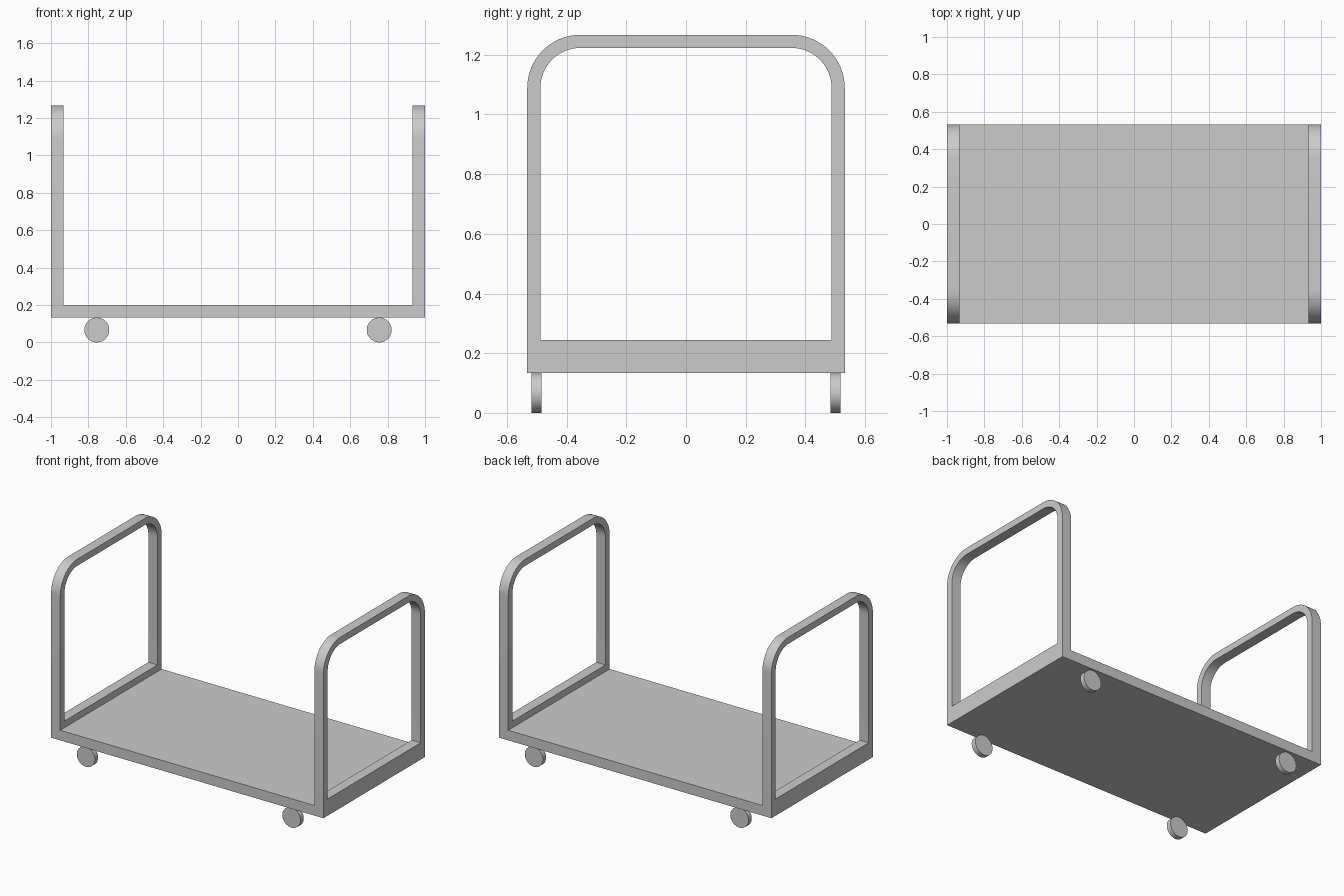
import bpy, bmesh
from math import sin, cos, pi

if "Cube" in bpy.data.objects:
    bpy.data.objects.remove(bpy.data.objects["Cube"])


def prism(name, profile, axis, lo, hi):
    """Extrude a 2D profile along x (profile = y,z) or y (profile = x,z)."""
    def place(p, d):
        return (d, p[0], p[1]) if axis == 'x' else (p[0], d, p[1])
    bm = bmesh.new()
    face = bm.faces.new([bm.verts.new(place(p, lo)) for p in profile])
    ext = bmesh.ops.extrude_face_region(bm, geom=[face])
    for v in ext['geom']:
        if isinstance(v, bmesh.types.BMVert):
            v.co[0 if axis == 'x' else 1] = hi
    bmesh.ops.recalc_face_normals(bm, faces=bm.faces)
    mesh = bpy.data.meshes.new(name)
    bm.to_mesh(mesh)
    bm.free()
    ob = bpy.data.objects.new(name, mesh)
    bpy.context.collection.objects.link(ob)
    return ob


def arch(half, bottom, top, r, n=16):
    """Rectangle with rounded top corners."""
    pts = [(-half, bottom), (half, bottom)]
    for cy, start in ((half - r, 0), (r - half, pi / 2)):
        for i in range(n + 1):
            a = start + pi / 2 * i / n
            pts.append((cy + r * cos(a), top - r + r * sin(a)))
    return pts


def activate(ob):
    bpy.ops.object.select_all(action='DESELECT')
    ob.select_set(True)
    bpy.context.view_layer.objects.active = ob


def boolean(ob, cutter, op):
    activate(ob)
    cutter.hide_render = True
    m = ob.modifiers.new("cut", 'BOOLEAN')
    m.object, m.operation, m.solver = cutter, op, 'EXACT'
    bpy.ops.object.modifier_apply(modifier=m.name)
    bpy.data.objects.remove(cutter)


# Deck and both upright handles as one U-shaped body
u_shape = [(-1, .133), (1, .133), (1, 1.4), (.933, 1.4),
           (.933, .2), (-.933, .2), (-.933, 1.4), (-1, 1.4)]
body = prism("deck_with_handles", u_shape, 'y', -.7, .7)

# Rounded outer outline, then the handle openings
boolean(body, prism("outline", arch(.532, 0, 1.267, .178), 'x', -1.2, 1.2), 'INTERSECT')
boolean(body, prism("opening", arch(.488, .244, 1.223, .134), 'x', -1.2, 1.2), 'DIFFERENCE')
activate(body)
bpy.ops.object.shade_smooth_by_angle()

# Four wheels
for sx, xn in ((-1, "left"), (1, "right")):
    for sy, yn in ((-1, "front"), (1, "back")):
        bpy.ops.mesh.primitive_cylinder_add(
            vertices=48, radius=.0665, depth=.034,
            location=(sx * .755, sy * .501, .0665), rotation=(pi / 2, 0, 0))
        wheel = bpy.context.object
        wheel.name = f"{yn}_{xn}_wheel"
        bpy.ops.object.shade_smooth_by_angle()
